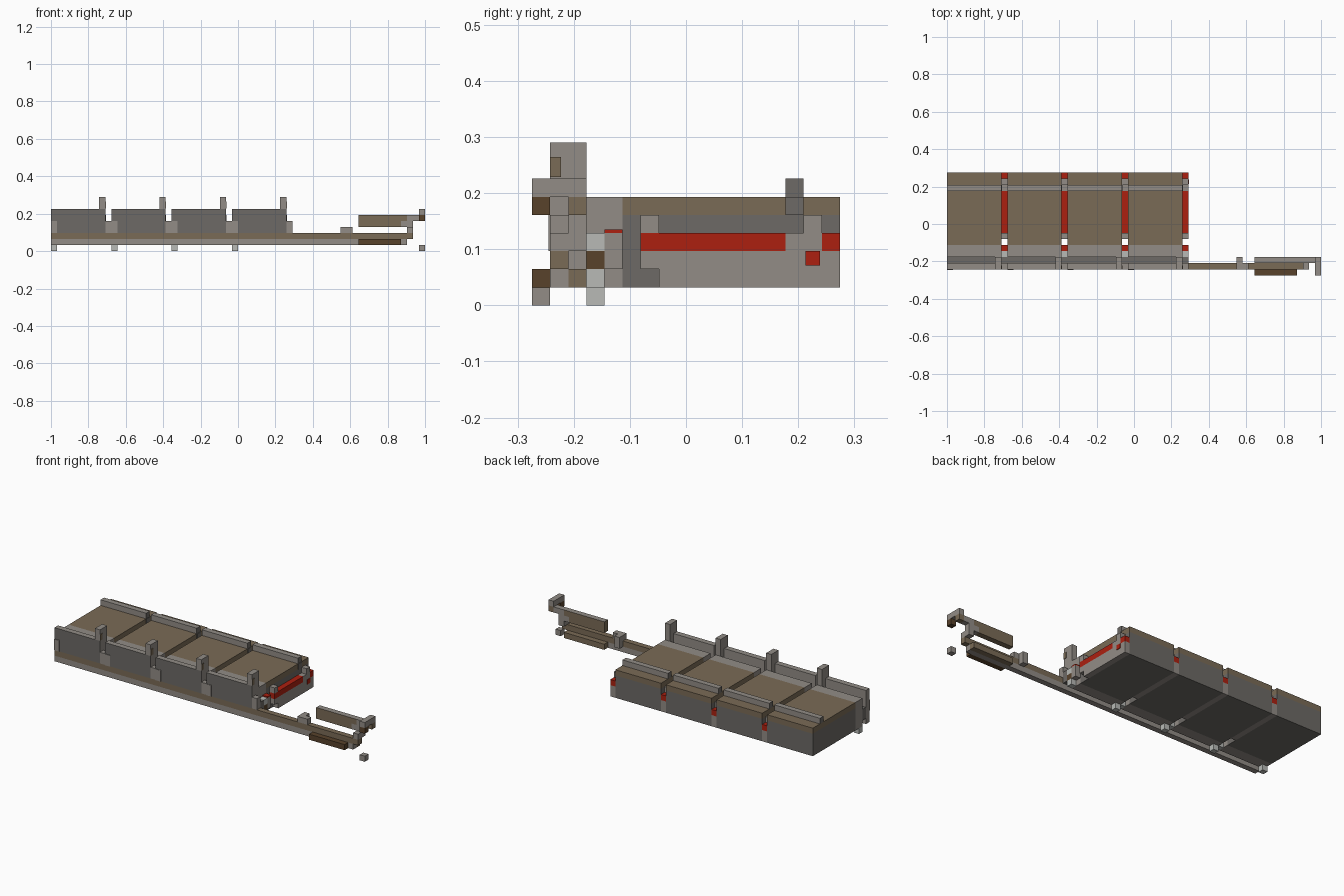
import bpy
import bmesh

cube = bpy.data.objects.get("Cube")
if cube:
    bpy.data.objects.remove(cube, do_unlink=True)

U = 2 / 62          # one grid cell
HALF_DEPTH = 8.5    # half the depth in cells


def linear(c):
    c = c / 255
    return c / 12.92 if c <= 0.04045 else ((c + 0.055) / 1.055) ** 2.4


def material(name, r, g, b):
    mat = bpy.data.materials.new(name)
    col = (linear(r), linear(g), linear(b), 1)
    mat.use_nodes = True
    mat.diffuse_color = col
    bsdf = mat.node_tree.nodes["Principled BSDF"]
    bsdf.inputs["Base Color"].default_value = col
    bsdf.inputs["Roughness"].default_value = 0.9
    return mat


GRAY = material("light gray", 146, 140, 134)
DARK = material("dark gray", 109, 106, 102)
PALE = material("pale gray", 184, 186, 182)
BROWN = material("dusty brown", 122, 107, 86)
UMBER = material("dark brown", 88, 66, 43)
RED = material("red", 172, 32, 16)


def box(name, x, y, z, mat, rule=None, cap=None):
    """Box spanning cell ranges; faces passing the rule take the cap colour."""
    bm = bmesh.new()
    bmesh.ops.create_cube(bm, size=1)
    for v in bm.verts:
        cell = [r[1] if c > 0 else r[0] for c, r in zip(v.co, (x, y, z))]
        v.co = (cell[0] * U - 1, (cell[1] - HALF_DEPTH) * U, cell[2] * U)
    bm.normal_update()
    if rule:
        for f in bm.faces:
            f.material_index = int(rule(f.normal))
    mesh = bpy.data.meshes.new(name)
    bm.to_mesh(mesh)
    bm.free()
    mesh.materials.append(mat)
    if cap:
        mesh.materials.append(cap)
    obj = bpy.data.objects.new(name, mesh)
    bpy.context.collection.objects.link(obj)
    return obj


def faces_front(n):
    return n.y < -0.5


def faces_end(n):
    return abs(n.x) > 0.5


# Four repeated bays, each with a wall, a block and a joint
for bay in range(4):
    s = bay * 10
    e = s + 9
    # front wall with a pale lower rail and a brown stripe
    box("wall_foot", (s, e), (1, 2), (1, 2), GRAY)
    box("wall_stripe", (s, e), (1, 2), (2, 3), GRAY, faces_front, BROWN)
    box("wall_panel", (s, e), (1, 2), (3, 7), GRAY, faces_front, DARK)
    box("wall_patch", (s, s + 1), (0.9, 1), (3, 5), GRAY)
    box("channel_floor", (s, e), (2, 3), (2, 4), DARK)

    # main block in layers
    box("block_rail", (s, e), (3, 5), (1, 3), GRAY)
    box("block_base", (s, e), (5, 17), (1, 4), DARK)
    box("block_front", (s, e), (3, 5), (3, 5), GRAY)
    box("block_middle", (s, e), (5, 17), (4, 5), DARK)
    box("block_front_cap", (s, e), (3, 5), (5, 6), GRAY)
    box("block_cap", (s, e), (5, 17), (5, 6), BROWN)
    box("ridge", (s, e), (14, 15), (6, 7), GRAY, faces_end, DARK)
    box("ridge_side", (e, e + 0.1), (14, 15), (5, 6), DARK)

    # post hooked over the wall
    box("post_stem", (e - 1, e), (2, 3), (4, 7), GRAY)
    box("post_head", (e - 1, e), (1, 3), (7, 9), GRAY)
    box("post_mark", (e, e + 0.1), (1, 1.6), (7.1, 8.2), BROWN)
    box("foot", (s, s + 1), (3, 4), (0, 1), PALE)

    # joint that fills the gap after the block
    box("joint_wall_foot", (e, e + 1), (1, 2), (1, 2), GRAY)
    box("joint_wall_stripe", (e, e + 1), (1, 2), (2, 3), GRAY, faces_front, BROWN)
    box("joint_wall", (e, e + 1), (1, 2), (3, 5), GRAY)
    box("joint_channel", (e, e + 1), (2, 3), (2, 4), DARK)
    box("joint_foot", (e, e + 1), (3, 4), (1, 2), PALE)
    box("joint_core", (e, e + 1), (3, 4), (2, 3), UMBER)
    box("joint_top", (e, e + 1), (3, 4), (3, 4), PALE)
    box("joint_arm", (e, e + 1), (4, 5), (2, 4), GRAY)
    box("joint_arm_plate", (e, e + 1), (4, 5), (4, 4.2), RED)
    box("rib", (e, e + 1), (7, 17), (1, 2), GRAY)
    box("rib_top", (e, e + 1), (6, 15), (2, 3), GRAY)
    box("red_bar", (e, e + 1), (6, 14), (3, 4), RED)
    box("front_bracket", (e, e + 1), (6, 7), (4, 5), GRAY)
    box("inner_bracket", (e, e + 1), (14, 15), (3, 4), GRAY)
    box("rear_bracket", (e, e + 1), (15, 16), (2, 5), GRAY)
    box("rear_bracket_mark", (e + 1, e + 1.1), (15.1, 15.9), (2.2, 3), RED)
    box("rear_bracket_base", (e, e + 1), (16, 17), (2, 3), GRAY)
    box("rear_red_stud", (e, e + 1), (16, 17), (3, 4), RED)

# Long arm reaching out to the side
box("arm_rail_lower", (40, 59), (1, 2), (1, 2), GRAY)
box("arm_rail_upper", (40, 60), (1, 2), (2, 3), BROWN)
box("arm_knob", (48, 50), (1, 2), (3, 4), GRAY)
box("arm_knob_rear", (48, 49), (2, 3), (2, 4), GRAY)
box("lower_grip", (51, 58), (0, 1), (1, 2), UMBER)
box("lower_grip_rear", (51, 59), (2, 3), (1, 2), BROWN)
box("arm_column", (59, 60), (1, 3), (3, 4), GRAY)
box("arm_column_top", (58, 60), (2, 3), (4, 5), GRAY)

# Upper bar, end plate and loose end cube
box("upper_bar_lower", (51, 58), (2, 3), (4, 5), BROWN)
box("upper_bar", (51, 59), (2, 3), (5, 6), BROWN, lambda n: n.z > 0.5, GRAY)
box("upper_bar_end", (59, 61), (2, 3), (5, 6), GRAY)
box("end_plate", (61, 62), (0, 3), (6, 7), GRAY)
box("end_plate_tip", (61, 62), (0, 1), (5, 6), UMBER)
box("end_plate_joint", (61, 62), (2, 3), (5, 6), BROWN)
box("end_cube", (61, 62), (0, 1), (0, 1), GRAY)
